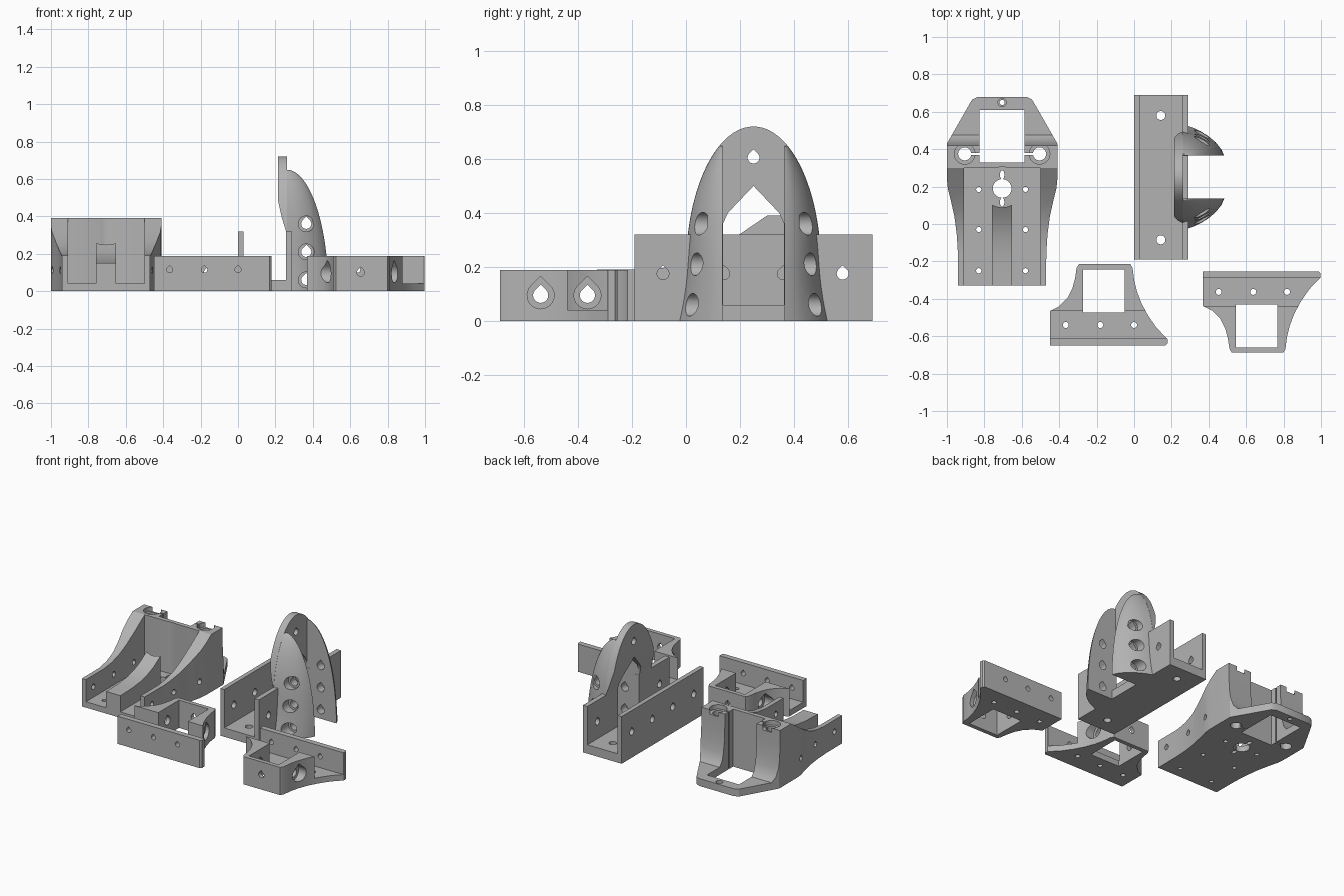
import bpy, bmesh, math
from mathutils import Matrix

if "Cube" in bpy.data.objects:
    bpy.data.objects.remove(bpy.data.objects["Cube"])

grey = bpy.data.materials.new("plain grey")
grey.use_nodes = True
tone = (0.45, 0.45, 0.45, 1)
grey.diffuse_color = tone
grey.node_tree.nodes["Principled BSDF"].inputs["Base Color"].default_value = tone


def loft(name, rings):
    """Solid through a stack of equal-length rings."""
    bm = bmesh.new()
    rows = [[bm.verts.new(p) for p in ring] for ring in rings]
    n = len(rows[0])
    for a, b in zip(rows, rows[1:]):
        for i in range(n):
            j = (i + 1) % n
            bm.faces.new((a[i], a[j], b[j], b[i]))
    bm.faces.new(rows[0])
    bm.faces.new(rows[-1])
    bmesh.ops.recalc_face_normals(bm, faces=bm.faces)
    mesh = bpy.data.meshes.new(name)
    bm.to_mesh(mesh)
    bm.free()
    obj = bpy.data.objects.new(name, mesh)
    bpy.context.collection.objects.link(obj)
    mesh.materials.append(grey)
    return obj


def prism(outline, axis, lo, hi, name="helper"):
    """Extrude a 2D outline along an axis."""
    place = {"X": lambda p, t: (t, p[0], p[1]),
             "Y": lambda p, t: (p[0], t, p[1]),
             "Z": lambda p, t: (p[0], p[1], t)}[axis]
    return loft(name, [[place(p, t) for p in outline] for t in (lo, hi)])


def box(x0, x1, y0, y1, z0, z1, name="helper"):
    return prism([(x0, y0), (x1, y0), (x1, y1), (x0, y1)], "Z", z0, z1, name)


def circle(u, v, r, n=32, stretch=1):
    return [(u + r * math.cos(2 * math.pi * i / n), v + stretch * r * math.sin(2 * math.pi * i / n))
            for i in range(n)]


def teardrop(u, v, r, n=20):
    arc = [math.radians(135 + 270 * i / n) for i in range(n + 1)]
    return [(u, v + r * 1.41)] + [(u + r * math.cos(a), v + r * math.sin(a)) for a in arc]


def combine(obj, op, *others):
    for other in others:
        mod = obj.modifiers.new("bool", "BOOLEAN")
        mod.operation, mod.solver, mod.object = op, "EXACT", other
        graph = bpy.context.evaluated_depsgraph_get()
        mesh = bpy.data.meshes.new_from_object(obj.evaluated_get(graph))
        obj.modifiers.clear()
        obj.data = mesh
        bpy.data.objects.remove(other)


def cut(obj, *others):
    combine(obj, "DIFFERENCE", *others)


def finish(obj):
    bpy.ops.object.select_all(action="DESELECT")
    obj.select_set(True)
    bpy.context.view_layer.objects.active = obj
    bpy.ops.object.shade_smooth_by_angle(angle=math.radians(28))


# Carriage: plan outline crossed with a side profile
cx = -0.705
half = [(0.235, -0.33), (0.236, -0.16), (0.242, -0.06), (0.255, 0.04), (0.275, 0.13), (0.29, 0.19),
        (0.295, 0.24), (0.295, 0.43), (0.175, 0.64), (0.16, 0.665), (0.13, 0.68)]
plan = [(cx + w, y) for w, y in half] + [(cx - w, y) for w, y in reversed(half)]
carriage = prism(plan, "Z", 0, 0.39, "carriage")
side = [(-0.4, -0.1), (-0.4, 0.19), (-0.14, 0.19), (-0.06, 0.2), (0.02, 0.222), (0.1, 0.26), (0.2, 0.322),
        (0.3, 0.39), (0.31, 0.5), (0.42, 0.5), (0.42, 0.3), (0.425, 0.2), (0.435, 0.13), (0.45, 0.08),
        (0.475, 0.05), (0.8, 0.05), (0.8, -0.1)]
combine(carriage, "INTERSECT", prism(side, "X", -1.2, 0))
cut(carriage, box(cx - 0.205, cx + 0.205, -0.5, 0.3, 0.04, 1))

# Central ramp with a round motor seat behind it
ramp = [(-0.33, 0.01), (-0.33, 0.15), (-0.2, 0.153), (-0.1, 0.165), (-0.03, 0.185), (0.03, 0.21),
        (0.1, 0.255), (0.15, 0.255), (0.15, 0.01)]
combine(carriage, "UNION", prism(ramp, "X", cx - 0.053, cx + 0.053))
cut(carriage,
    prism(circle(cx, 0.197, 0.108, 48), "Z", 0.04, 1),
    prism(circle(cx, 0.19, 0.05), "Z", -1, 1),
    prism(circle(cx, 0.263, 0.012, 16, 2), "Z", -1, 0.2),
    prism(circle(cx, 0.117, 0.012, 16, 2), "Z", -1, 0.2),
    box(cx - 0.12, cx + 0.12, 0.33, 0.61, -1, 1),
    prism(circle(cx, 0.65, 0.014, 16), "Z", -1, 1),
    prism(circle(cx, 0.65, 0.022, 20), "Z", 0.03, 1))
for s in (-1, 1):
    # Tower bores with clamping slits
    bx = cx + s * 0.2
    cut(carriage, prism(circle(bx, 0.375, 0.035), "Z", -1, 1),
        prism(circle(bx, 0.375, 0.055), "Z", 0.36, 1),
        box(min(bx, cx + s * 0.1), max(bx, cx + s * 0.1), 0.37, 0.38, -1, 1))
    for y in (-0.25, -0.03, 0.185):
        cut(carriage, prism(circle(cx + s * 0.125, y, 0.014, 16), "Z", -1, 0.2))
for y in (-0.25, -0.03, 0.185):
    for lo, hi in ((-1.2, cx - 0.15), (cx + 0.15, -0.2)):
        cut(carriage, prism(teardrop(y, 0.11, 0.017), "X", lo, hi))
finish(carriage)

# Channel with a curved, two-winged mast on its side wall
mast = box(0, 0.29, -0.19, 0.69, 0, 0.32, "channel_mast")
cut(mast, box(0.03, 0.257, -0.5, 1, 0.06, 1))


def width(z):
    return 0.25 * math.sqrt(max(0, 1 - (max(z - 0.2, 0) / 0.52) ** 2))


arch = [(0.25 + 0.25 * math.cos(math.pi * i / 48), 0.2 + 0.52 * math.sin(math.pi * i / 48)) for i in range(49)]
plate = prism(arch, "X", 0.2, 0.262)
lean = [(0.215, 0.9), (0.215, 0.48), (0.235, 0.39), (0.257, 0.32), (0.257, 0.1), (0.3, 0.1), (0.3, 0.9)]
combine(plate, "INTERSECT", prism(lean, "Y", -1, 1))
combine(mast, "UNION", plate)

section = [(0, 1), (0.12, 0.94), (0.28, 0.87), (0.44, 0.77), (0.62, 0.62), (0.8, 0.42), (0.93, 0.2), (1, 0), (0, 0)]
for s in (-1, 1):
    rings = []
    for i in range(25):
        z = 0.647 * math.sin(math.pi / 2 * i / 24)
        deep = 0.225 * math.sqrt(1 - (z / 0.65) ** 2)
        wide = width(z) + 0.035 * max(0, 1 - z / 0.28) ** 2 - 0.115
        rings.append([(0.258 + deep * u, 0.25 + s * (0.115 + wide * v), z) for u, v in section])
    combine(mast, "UNION", loft("wing", rings))
cut(mast, prism([(0.137, 0.06), (0.363, 0.06), (0.363, 0.36), (0.345, 0.4), (0.25, 0.5), (0.155, 0.4),
                 (0.137, 0.36)], "X", 0.1, 0.6))

# Bores through the wings, countersunk from outside
for z in (0.06, 0.21, 0.36):
    cut(mast, prism(teardrop(0.365, z, 0.027), "Y", -0.5, 1),
        prism(circle(0.365, z, 0.042), "Y", -0.5, 0.08),
        prism(circle(0.365, z, 0.042), "Y", 0.42, 1))
for y in (-0.085, 0.14, 0.36, 0.58):
    cut(mast, prism(teardrop(y, 0.175, 0.022), "X", -0.2, 0.1))
for y in (-0.085, 0.58):
    cut(mast, prism(teardrop(y, 0.175, 0.022), "X", 0.2, 0.4),
        prism(circle(0.143, y, 0.024, 20), "Z", -1, 0.2))
cut(mast, prism(teardrop(0.25, 0.605, 0.022), "X", 0.1, 0.5))
finish(mast)


# Side brackets: one shape, the second one mirrored
def bracket(name):
    outline = [(-0.45, -0.65), (0.168, -0.65), (0.178, -0.64), (0.178, -0.615), (0.12, -0.555), (0.075, -0.49),
               (0.04, -0.425), (0.015, -0.36), (0, -0.3), (-0.008, -0.235), (-0.02, -0.215), (-0.295, -0.215),
               (-0.307, -0.235), (-0.315, -0.29), (-0.33, -0.345), (-0.355, -0.395), (-0.4, -0.44), (-0.45, -0.465)]
    obj = prism(outline, "Z", 0, 0.188, name)
    cut(obj, box(-1, 1, -0.613, -0.465, 0.04, 1),
        box(-0.273, -0.05, -0.472, -0.243, -1, 1),
        prism(teardrop(-0.365, 0.095, 0.028), "X", -1, 1),
        prism(teardrop(-0.365, 0.095, 0.05), "X", -1, -0.3),
        prism(teardrop(-0.365, 0.095, 0.05), "X", -0.022, 1),
        prism(teardrop(-0.162, 0.1, 0.02), "Y", -0.3, 0))
    for x in (-0.365, -0.18, 0):
        cut(obj, prism(teardrop(x, 0.115, 0.016), "Y", -1, -0.55),
            prism(circle(x, -0.54, 0.016, 16), "Z", -1, 1))
    return obj


finish(bracket("front_bracket"))
mirrored = bracket("mirrored_bracket")
mirrored.data.transform(Matrix.Translation((0.818, -0.903, 0)) @ Matrix.Scale(-1, 4, (0, 1, 0)))
mirrored.data.flip_normals()
finish(mirrored)
